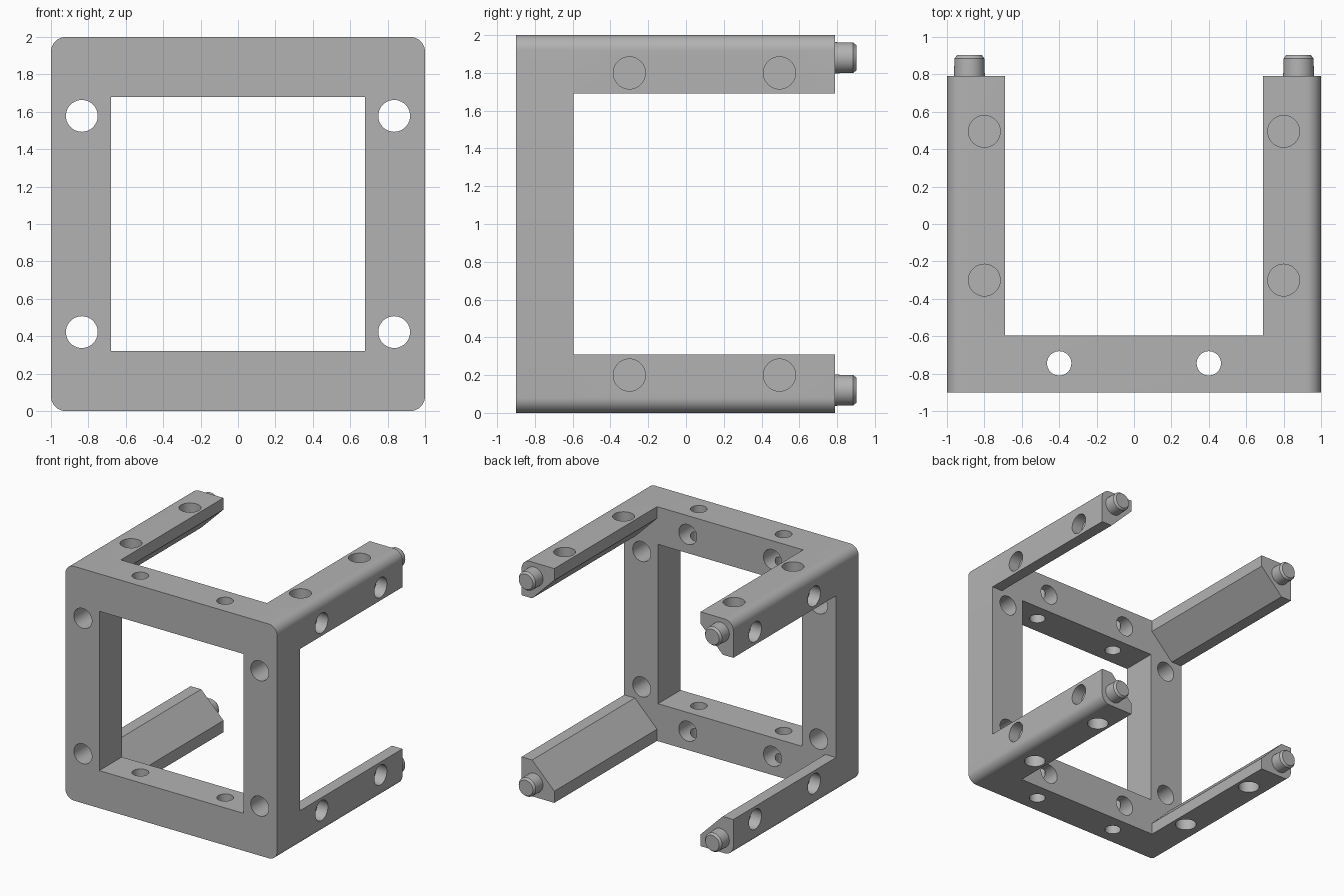
import bpy, bmesh, math
from mathutils import Matrix, Vector

cube = bpy.data.objects.get("Cube")
if cube:
    bpy.data.objects.remove(cube, do_unlink=True)

grey = bpy.data.materials.new("plain_grey")
grey.use_nodes = True
GREY = (0.45, 0.45, 0.45, 1)
grey.diffuse_color = GREY
grey.node_tree.nodes["Principled BSDF"].inputs["Base Color"].default_value = GREY

HALF, CORNER = 1.0, 0.08
FRONT, FRAME_BACK, ARM_END = -0.9, -0.595, 0.79
OPENING = 0.68
ARM, FLAT = 0.31, 0.1          # arm width and the narrow flats beside its bevel


def finish(name, bm):
    """Turn a bmesh centred on z = 0 into an object raised to stand on the floor."""
    bmesh.ops.recalc_face_normals(bm, faces=bm.faces)
    mesh = bpy.data.meshes.new(name)
    bm.to_mesh(mesh)
    bm.free()
    mesh.materials.append(grey)
    obj = bpy.data.objects.new(name, mesh)
    obj.location.z = HALF
    bpy.context.collection.objects.link(obj)
    return obj


def extrude_y(bm, outline, y0, y1):
    face = bm.faces.new([bm.verts.new((x, y0, z)) for x, z in outline])
    moved = bmesh.ops.extrude_face_region(bm, geom=[face])["geom"]
    verts = [g for g in moved if isinstance(g, bmesh.types.BMVert)]
    bmesh.ops.translate(bm, verts=verts, vec=(0, y1 - y0, 0))


def rod(bm, start, end, r1, r2=None):
    a, b = Vector(start), Vector(end)
    turn = (b - a).to_track_quat('Z', 'Y').to_matrix().to_4x4()
    bmesh.ops.create_cone(bm, cap_ends=True, segments=40, radius1=r1,
                          radius2=r1 if r2 is None else r2, depth=(b - a).length,
                          matrix=Matrix.Translation((a + b) / 2) @ turn)


def corner_arc(start_angle):
    """Rounded outer corner, swept counterclockwise over a quarter turn."""
    sx = 1 if math.cos(start_angle + math.pi / 4) > 0 else -1
    sz = 1 if math.sin(start_angle + math.pi / 4) > 0 else -1
    c = HALF - CORNER
    steps = 10
    return [(sx * c + CORNER * math.cos(start_angle + math.pi / 2 * i / steps),
             sz * c + CORNER * math.sin(start_angle + math.pi / 2 * i / steps))
            for i in range(steps + 1)]


def apply_and_smooth(obj, cutters=()):
    for cutter in cutters:
        cutter.hide_render = True
        mod = obj.modifiers.new("cut", 'BOOLEAN')
        mod.operation, mod.solver, mod.object = 'DIFFERENCE', 'EXACT', cutter
    bpy.context.view_layer.update()
    graph = bpy.context.evaluated_depsgraph_get()
    mesh = bpy.data.meshes.new_from_object(obj.evaluated_get(graph))
    obj.modifiers.clear()
    obj.data = mesh
    for cutter in cutters:
        bpy.data.objects.remove(cutter, do_unlink=True)
    bpy.ops.object.select_all(action='DESELECT')
    obj.select_set(True)
    bpy.context.view_layer.objects.active = obj
    bpy.ops.object.shade_smooth_by_angle(angle=math.radians(30))


def mirror_to_corners(obj):
    mod = obj.modifiers.new("corners", 'MIRROR')
    mod.use_axis = (True, False, True)
    mod.use_mirror_merge = False


signs = [(sx, sz) for sx in (-1, 1) for sz in (-1, 1)]

# Square front frame with rounded outer corners
bm = bmesh.new()
outline = [p for q in range(4) for p in corner_arc(q * math.pi / 2)]
extrude_y(bm, outline, FRONT, FRAME_BACK)
frame = finish("front_frame", bm)

# Window and the four corner through holes
bm = bmesh.new()
o = OPENING
extrude_y(bm, [(-o, -o), (o, -o), (o, o), (-o, o)], -1.2, -0.3)
for sx, sz in signs:
    rod(bm, (sx * 0.835, -1.2, sz * 0.578), (sx * 0.835, -0.3, sz * 0.578), 0.085)
window_cut = finish("window_cutter", bm)

# Vertical holes through the top and bottom bars
bm = bmesh.new()
for sx in (-1, 1):
    rod(bm, (sx * 0.4, -0.745, -1.2), (sx * 0.4, -0.745, 1.2), 0.065)
bar_cut = finish("bar_hole_cutter", bm)

# Blind pockets in the back of the bars
bm = bmesh.new()
for sx, sz in signs:
    rod(bm, (sx * 0.4, -0.8, sz * 0.84), (sx * 0.4, -0.4, sz * 0.84), 0.085)
pocket_cut = finish("pocket_cutter", bm)
apply_and_smooth(frame, [window_cut, bar_cut, pocket_cut])

# Corner arms with a bevelled inner side
bm = bmesh.new()
inner, flat = HALF - ARM, HALF - FLAT
section = corner_arc(0) + [(inner, HALF), (inner, flat), (flat, inner), (HALF, inner)]
extrude_y(bm, section, FRAME_BACK - 0.01, ARM_END)
arms = finish("corner_arms", bm)

# Shallow round sockets on both outer sides of the arm
bm = bmesh.new()
for y in (-0.3, 0.495):
    rod(bm, (0.8, y, 0.9), (0.8, y, 1.2), 0.085)
    rod(bm, (0.9, y, 0.8), (1.2, y, 0.8), 0.085)
socket_cut = finish("socket_cutter", bm)
mirror_to_corners(arms)
# the mirror must follow the cut, so it is re-added once the sockets exist
arms.modifiers.clear()
apply_and_smooth(arms, [socket_cut])
mirror_to_corners(arms)
apply_and_smooth(arms)

# Locating pins with a chamfered tip
bm = bmesh.new()
p = 0.88
rod(bm, (p, ARM_END - 0.02, p), (p, 0.885, p), 0.083, 0.08)
rod(bm, (p, 0.885, p), (p, 0.903, p), 0.08, 0.066)
pins = finish("locating_pins", bm)
mirror_to_corners(pins)
apply_and_smooth(pins)
